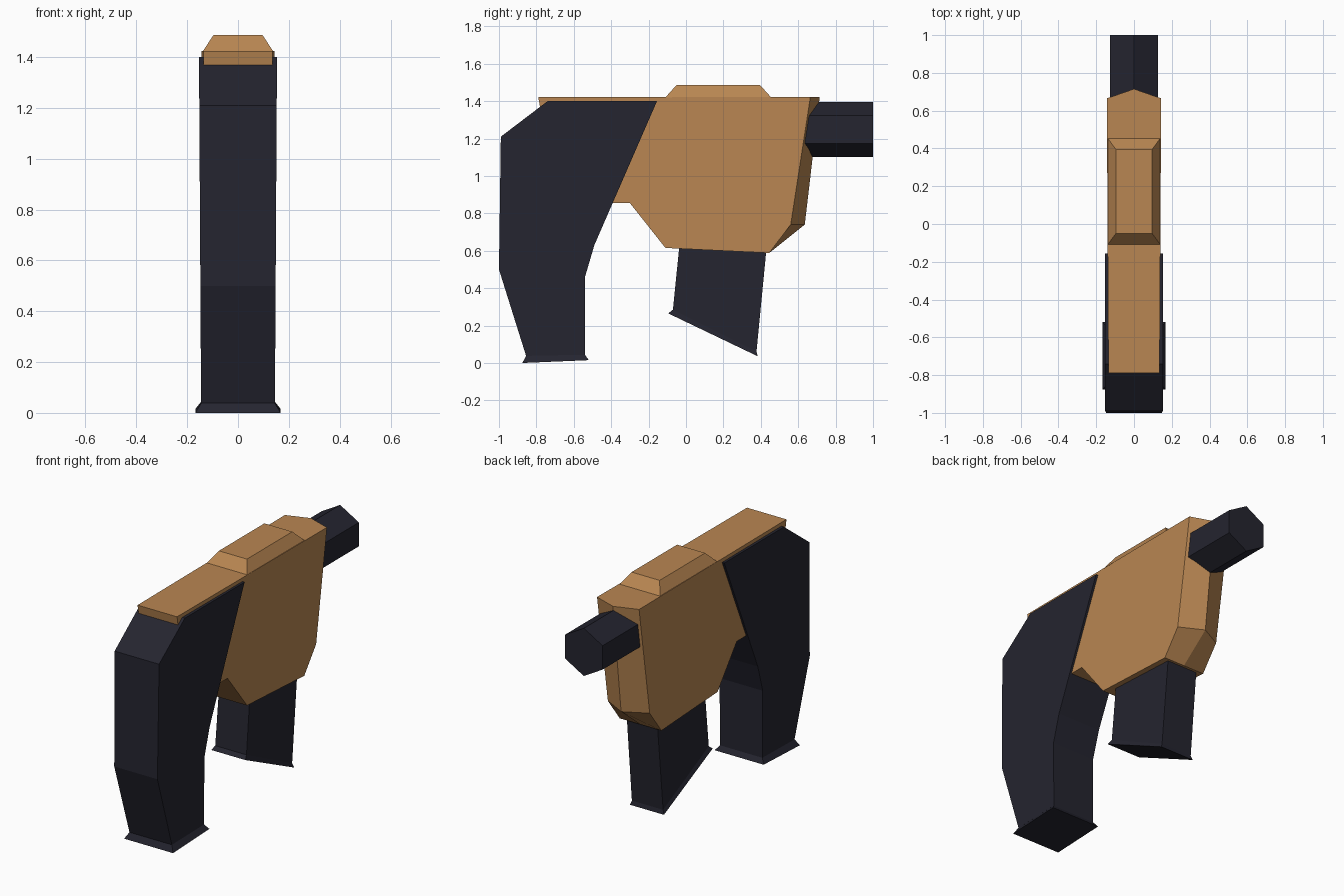
import bpy, bmesh, math

if "Cube" in bpy.data.objects:
    bpy.data.objects.remove(bpy.data.objects["Cube"])


def material(name, rgb):
    m = bpy.data.materials.new(name)
    m.diffuse_color = (*rgb, 1)
    m.use_nodes = True
    m.node_tree.nodes["Principled BSDF"].inputs["Base Color"].default_value = m.diffuse_color
    return m


TAN = material("tan", (0.485, 0.24, 0.084))
DARK = material("dark_slate", (0.018, 0.018, 0.029))


def finish(bm, name, mat):
    bmesh.ops.recalc_face_normals(bm, faces=bm.faces)
    mesh = bpy.data.meshes.new(name)
    bm.to_mesh(mesh)
    bm.free()
    mesh.materials.append(mat)
    bpy.context.collection.objects.link(bpy.data.objects.new(name, mesh))


def slab(name, profile, width, mat, ridge=None):
    """Side profile (y, z) given thickness; ridge pushes centre points along y."""
    bm = bmesh.new()
    ridge = ridge or {}
    rows = []
    for i, (y, z) in enumerate(profile):
        w = width(y, z)
        row = [bm.verts.new((-w, y, z))]
        if ridge:
            row.append(bm.verts.new((0, y + ridge.get(i, 0), z)))
        row.append(bm.verts.new((w, y, z)))
        rows.append(row)
    for a, b in zip(rows, rows[1:] + rows[:1]):
        for k in range(len(a) - 1):
            bm.faces.new((a[k], a[k + 1], b[k + 1], b[k]))
    for k in (0, -1):
        bm.faces.new([r[k] for r in rows])
    finish(bm, name, mat)


def frustum(name, lower, upper, mat):
    """Four-sided block; each end is (half width, y0, z0, y1, z1)."""
    bm = bmesh.new()
    rings = []
    for w, y0, z0, y1, z1 in (lower, upper):
        rings.append([bm.verts.new(p) for p in
                      ((-w, y0, z0), (w, y0, z0), (w, y1, z1), (-w, y1, z1))])
    a, b = rings
    bm.faces.new(a)
    bm.faces.new(b)
    for i in range(4):
        j = (i + 1) % 4
        bm.faces.new((a[i], a[j], b[j], b[i]))
    finish(bm, name, mat)


# Main body, with a ridge running down its rear end
slab("body",
     [(-0.79, 1.423), (-0.78, 1.365), (-0.55, 0.96), (-0.42, 0.855), (-0.30, 0.855),
      (-0.11, 0.615), (0.445, 0.588), (0.56, 0.74), (0.665, 1.423)],
     lambda y, z: 0.140 + 0.006 * y, TAN, ridge={7: 0.075, 8: 0.05})

# Raised block on the top
frustum("top_block", (0.14, -0.11, 1.42, 0.455, 1.42),
        (0.096, -0.05, 1.487, 0.395, 1.487), TAN)

# Large front leg and its flared foot
slab("front_leg",
     [(-0.74, 1.40), (-0.99, 1.21), (-1.0, 0.50), (-0.855, 0.038), (-0.54, 0.044),
      (-0.54, 0.46), (-0.49, 0.63), (-0.155, 1.40)],
     lambda y, z: 0.145 + 0.006 * z, DARK)
frustum("front_foot", (0.168, -0.875, 0.0, -0.52, 0.015),
        (0.145, -0.855, 0.038, -0.54, 0.044), DARK)

# Short rear leg with a slanted, slightly flared foot
frustum("rear_leg", (0.107, -0.07, 0.285, 0.377, 0.062),
        (0.105, -0.03, 0.68, 0.437, 0.68), DARK)
frustum("rear_foot", (0.117, -0.095, 0.265, 0.383, 0.036),
        (0.107, -0.07, 0.285, 0.377, 0.062), DARK)

# Hexagonal bar sticking out of the rear
bm = bmesh.new()
ends = []
for y in (0.60, 1.0):
    ends.append([bm.verts.new((0.148 * math.sin(i * math.pi / 3), y,
                               1.248 + 0.148 * math.cos(i * math.pi / 3)))
                 for i in range(6)])
for ring in ends:
    bm.faces.new(ring)
for i in range(6):
    j = (i + 1) % 6
    bm.faces.new((ends[0][i], ends[0][j], ends[1][j], ends[1][i]))
finish(bm, "rear_bar", DARK)
